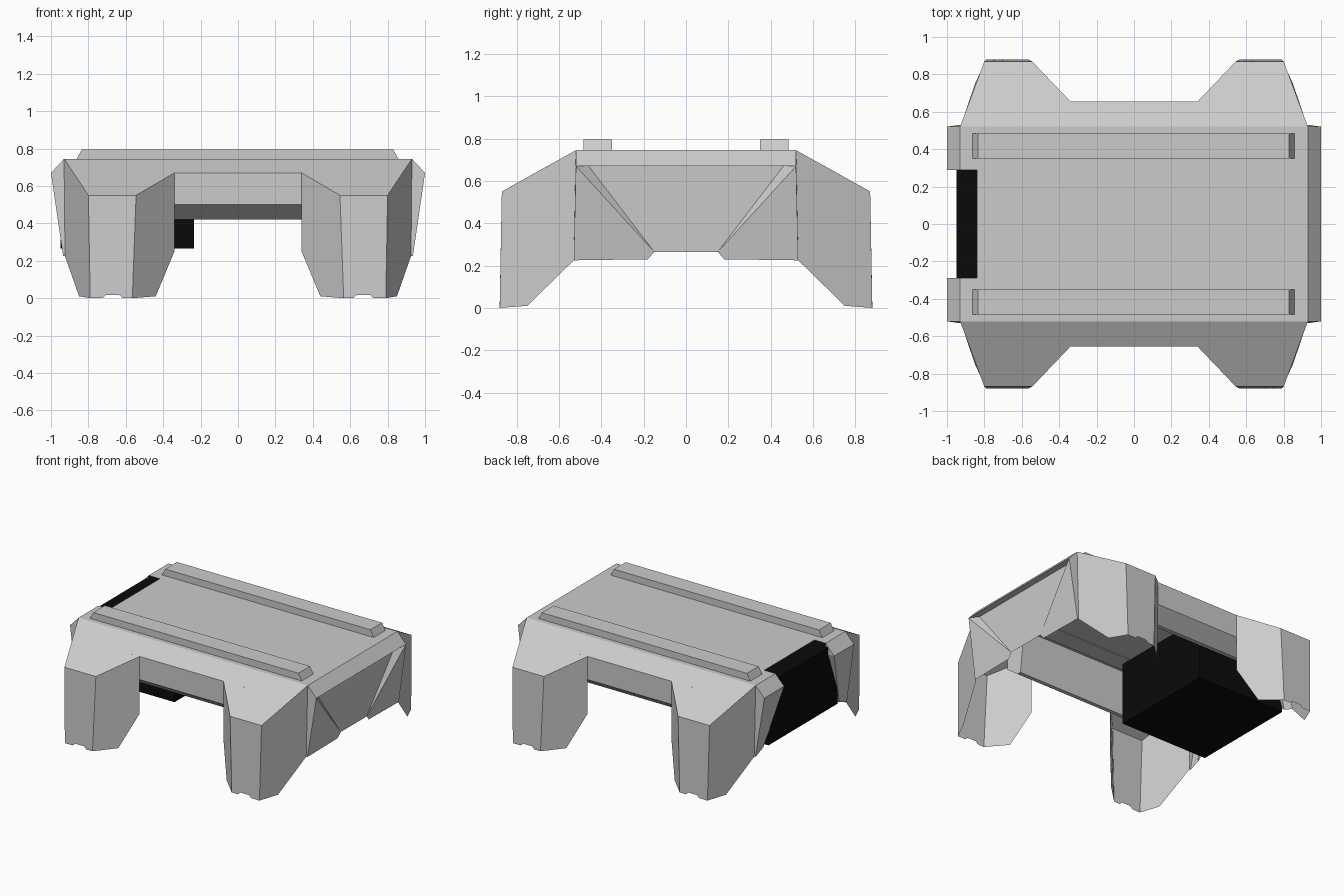
import bpy, bmesh

if "Cube" in bpy.data.objects:
    bpy.data.objects.remove(bpy.data.objects["Cube"])


def finish(name, bm):
    bmesh.ops.remove_doubles(bm, verts=bm.verts, dist=0.0005)
    bmesh.ops.recalc_face_normals(bm, faces=bm.faces)
    me = bpy.data.meshes.new(name)
    bm.to_mesh(me)
    bm.free()
    ob = bpy.data.objects.new(name, me)
    bpy.context.collection.objects.link(ob)
    return ob


def sheet(name, polys, sxs=(1, -1), sys=(1, -1)):
    """Folded panels, repeated for every given sign of x and y."""
    bm = bmesh.new()
    for sx in sxs:
        for sy in sys:
            for poly in polys:
                vs = [bm.verts.new((x * sx, y * sy, z)) for x, y, z in poly]
                if sx * sy < 0:
                    vs.reverse()
                bm.faces.new(vs)
    return finish(name, bm)


def prism(name, ring_a, ring_b):
    """Solid between two matching rings of points."""
    bm = bmesh.new()
    a = [bm.verts.new(p) for p in ring_a]
    b = [bm.verts.new(p) for p in ring_b]
    n = len(a)
    bm.faces.new(a)
    bm.faces.new(b[::-1])
    for i in range(n):
        bm.faces.new((a[i], b[i], b[(i + 1) % n], a[(i + 1) % n]))
    return finish(name, bm)


# Key corners of one quarter (+x, +y)
deck_c = (0.93, 0.52, 0.745)
knee_out, knee_in = (0.80, 0.87, 0.55), (0.545, 0.87, 0.55)
arch_top, arch_low = (0.34, 0.655, 0.67), (0.34, 0.655, 0.25)
foot_out, foot_in = (0.79, 0.88, 0), (0.565, 0.88, 0)
heel_out, heel_in = (0.85, 0.75, 0.01), (0.44, 0.76, 0.01)
hip = (0.925, 0.53, 0.225)

# Flat deck with a notch at the left end
sheet("deck", [[(0.93, 0, 0.745), deck_c, (-0.93, 0.52, 0.745), (-0.93, 0.29, 0.745),
                (-0.84, 0.29, 0.745), (-0.84, 0, 0.745)]], sxs=(1,))

# Sloped skirts leading down from the deck to the legs
sheet("side_skirt", [[(0, 0.52, 0.745), deck_c, knee_out, knee_in, arch_top, (0, 0.655, 0.67)]])

# Hollow folded legs with a small notch under each foot
sheet("leg", [
    [deck_c, hip, heel_out, foot_out, knee_out],
    [knee_out, foot_out, (0.725, 0.88, 0), (0.705, 0.88, 0.018), (0.635, 0.88, 0.018),
     (0.615, 0.88, 0), foot_in, knee_in],
    [knee_in, foot_in, heel_in, arch_low, arch_top],
])

# Beams under the long sides
profile = [(0.655, 0.67), (0.655, 0.50), (0.55, 0.42), (0.52, 0.42), (0.50, 0.58), (0.50, 0.74)]
for s, side in ((-1, "front"), (1, "back")):
    prism(side + "_beam", [(-0.55, s * y, z) for y, z in profile],
          [(0.55, s * y, z) for y, z in profile])

# Right end: lip, recessed plate and raised corner guards
lip_c, plate_c = (1.0, 0.52, 0.67), (0.955, 0.46, 0.67)
tip, low_in, low_out = (0.94, 0.15, 0.265), (0.935, 0.18, 0.23), (0.935, 0.53, 0.225)
sheet("right_end", [
    [(0.93, 0, 0.745), deck_c, lip_c, (1.0, 0, 0.67)],
    [(1.0, 0, 0.67), lip_c, plate_c, (0.955, 0, 0.67)],
    [(0.955, 0, 0.67), plate_c, tip, (0.94, 0, 0.265)],
    [plate_c, lip_c, tip],
    [lip_c, low_out, low_in, tip],
    [deck_c, hip, low_out, lip_c],
], sxs=(1,))

# Left end: two corner guards flanking the open bay
in_top, in_lip, in_low = (0.93, 0.29, 0.745), (1.0, 0.29, 0.67), (0.935, 0.44, 0.26)
sheet("left_corner_guard", [
    [in_top, deck_c, lip_c, in_lip],
    [in_lip, lip_c, low_out, in_low],
    [deck_c, hip, low_out, lip_c],
    [in_top, in_lip, (0.93, 0.29, 0.67)],
    [in_lip, in_low, (0.92, 0.44, 0.26), (0.93, 0.29, 0.67)],
], sxs=(-1,))

# Raised rails with bevelled ends
for s, side in ((-1, "front"), (1, "back")):
    ends = [(-0.865, 0.74), (0.86, 0.74), (0.83, 0.795), (-0.835, 0.795)]
    prism(side + "_rail", [(x, s * 0.35, z) for x, z in ends],
          [(x, s * 0.485, z) for x, z in ends])

# Black box slung in the left bay
box_ring = [(-0.95, 0.265), (-0.235, 0.265), (-0.235, 0.72), (-0.95, 0.72)]
box = prism("black_box", [(x, -0.40, z) for x, z in box_ring],
            [(x, 0.40, z) for x, z in box_ring])
black = bpy.data.materials.new("black")
black.diffuse_color = (0.003, 0.003, 0.003, 1)
black.use_nodes = True
black.node_tree.nodes["Principled BSDF"].inputs["Base Color"].default_value = black.diffuse_color
box.data.materials.append(black)
